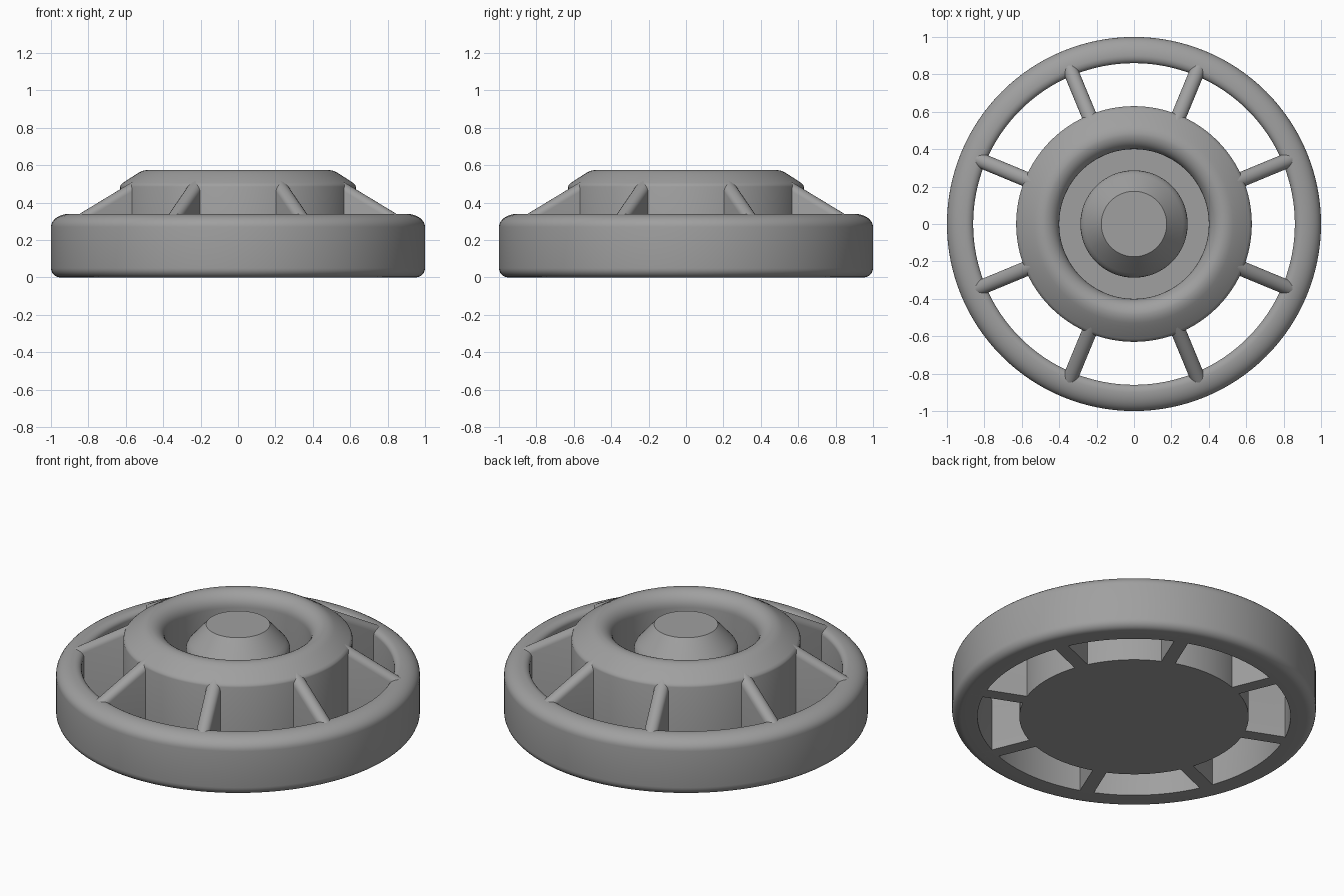
import bpy, bmesh, math
from mathutils import Matrix

if "Cube" in bpy.data.objects:
    bpy.data.objects.remove(bpy.data.objects["Cube"])

grey = bpy.data.materials.new("plain grey")
grey.diffuse_color = (0.35, 0.35, 0.35, 1)
grey.use_nodes = True
grey.node_tree.nodes["Principled BSDF"].inputs["Base Color"].default_value = grey.diffuse_color


def finish(name, bm, angle=35):
    bmesh.ops.recalc_face_normals(bm, faces=bm.faces)
    mesh = bpy.data.meshes.new(name)
    bm.to_mesh(mesh)
    bm.free()
    mesh.materials.append(grey)
    obj = bpy.data.objects.new(name, mesh)
    bpy.context.collection.objects.link(obj)
    bpy.ops.object.select_all(action='DESELECT')
    obj.select_set(True)
    bpy.context.view_layer.objects.active = obj
    bpy.ops.object.shade_smooth_by_angle(angle=math.radians(angle))
    return obj


def arc(cx, cz, rx, rz, a0, a1, n=6):
    """Points on an elliptical fillet, angles in degrees."""
    angles = [math.radians(a0 + (a1 - a0) * i / n) for i in range(n + 1)]
    return [(cx + rx * math.cos(a), cz + rz * math.sin(a)) for a in angles]


def lathe(name, profile, closed=False, steps=128):
    """Revolve an (r, z) profile about the z axis."""
    bm = bmesh.new()
    verts = [bm.verts.new((r, 0, z)) for r, z in profile]
    pairs = list(zip(verts, verts[1:]))
    if closed:
        pairs.append((verts[-1], verts[0]))
    edges = [bm.edges.new(p) for p in pairs]
    bmesh.ops.spin(bm, geom=verts + edges, cent=(0, 0, 0), axis=(0, 0, 1),
                   angle=math.tau, steps=steps, use_duplicate=False)
    bmesh.ops.remove_doubles(bm, verts=bm.verts, dist=1e-5)
    return finish(name, bm)


# Outer ring with rounded rims
lathe("outer_ring",
      [(0.86, 0.0)]
      + arc(0.95, 0.05, 0.05, 0.05, -90, 0)
      + arc(0.90, 0.27, 0.10, 0.07, 0, 90, 8)
      + arc(0.90, 0.31, 0.04, 0.03, 90, 180),
      closed=True)

# Hub: cylinder with sloped shoulder, rounded lip, well and central knob
lathe("hub",
      [(0.0, 0.0), (0.63, 0.0), (0.63, 0.485)]
      + [(0.627, 0.495), (0.615, 0.506), (0.55, 0.548), (0.53, 0.56),
         (0.51, 0.57), (0.485, 0.575)]
      + arc(0.485, 0.49, 0.085, 0.085, 100, 180, 8)
      + [(0.40, 0.20), (0.287, 0.20), (0.287, 0.425), (0.284, 0.443),
         (0.275, 0.46), (0.262, 0.476), (0.175, 0.575), (0.0, 0.575)])


# Spokes: upright fins with a sloping, rounded crest
def spoke(name, angle, half=0.04):
    bm = bmesh.new()
    rings = []
    for r in (0.60, 0.93):
        crest = 0.505 - 0.56 * (r - 0.62)
        section = [(half, 0.0)] + arc(0, crest - half, half, half, 0, 180, 10) + [(-half, 0.0)]
        rings.append([bm.verts.new((r, y, z)) for y, z in section])
    inner, outer = rings
    for i in range(len(inner)):
        j = (i + 1) % len(inner)
        bm.faces.new((inner[i], inner[j], outer[j], outer[i]))
    bm.faces.new(inner)
    bm.faces.new(outer)
    bmesh.ops.transform(bm, matrix=Matrix.Rotation(angle, 4, 'Z'), verts=bm.verts)
    finish(name, bm)


for k in range(8):
    spoke(f"spoke_{k + 1}", math.radians(22.5 + 45 * k))
